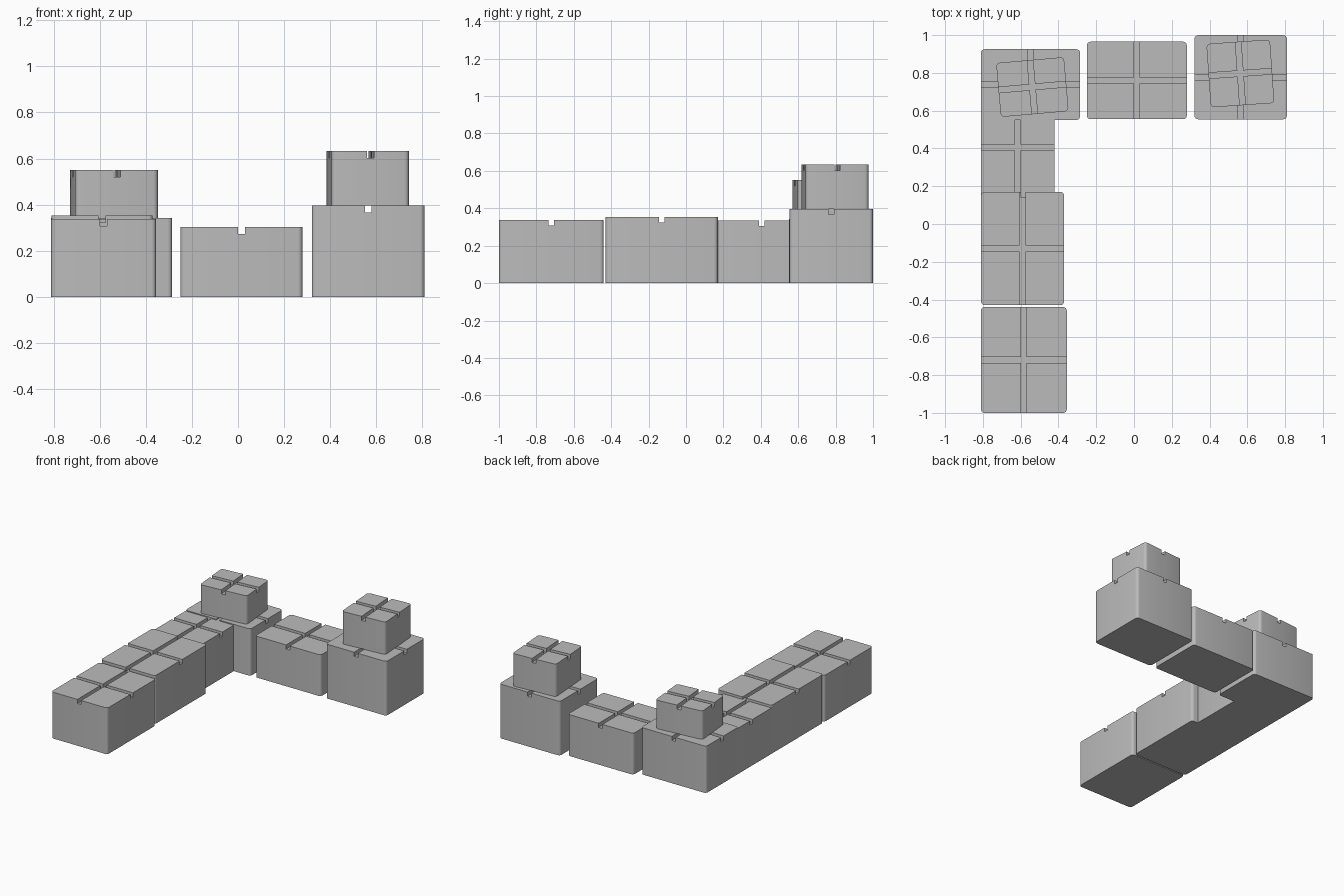
import bpy
import bmesh
from math import radians
from mathutils import Vector

cube = bpy.data.objects.get("Cube")
if cube:
    bpy.data.objects.remove(cube, do_unlink=True)

GROOVE = 0.03   # width and depth of the cross-shaped channel
CORNER = 0.02   # radius of the upright corners

stone = bpy.data.materials.new("plain_grey")
stone.use_nodes = True
colour = (0.5, 0.5, 0.5, 1)
stone.diffuse_color = colour
stone.node_tree.nodes["Principled BSDF"].inputs["Base Color"].default_value = colour


def block(name, centre, size, bottom=0, turn=0):
    """Block with rounded upright corners and a cross channel in its top."""
    w, d, h = size
    bm = bmesh.new()
    bmesh.ops.create_cube(bm, size=1)
    base = h - GROOVE
    for v in bm.verts:
        v.co = Vector((v.co.x * w, v.co.y * d, (v.co.z + 0.5) * base))
    upright = [e for e in bm.edges
               if abs(e.verts[0].co.z - e.verts[1].co.z) > base / 2]
    bmesh.ops.bevel(bm, geom=upright, offset=CORNER, offset_type='OFFSET',
                    segments=4, profile=0.5, affect='EDGES')
    # Slice along the channel sides, then raise the four corner pads
    for axis in (Vector((1, 0, 0)), Vector((0, 1, 0))):
        for side in (-1, 1):
            bmesh.ops.bisect_plane(
                bm, geom=bm.verts[:] + bm.edges[:] + bm.faces[:],
                plane_co=axis * side * GROOVE / 2, plane_no=axis)
    bm.normal_update()
    pads = []
    for f in bm.faces:
        c = f.calc_center_median()
        if f.normal.z > 0.9 and min(abs(c.x), abs(c.y)) > GROOVE / 2:
            pads.append(f)
    raised = bmesh.ops.extrude_discrete_faces(bm, faces=pads)["faces"]
    bmesh.ops.translate(bm, vec=(0, 0, GROOVE),
                        verts=list({v for f in raised for v in f.verts}))
    bmesh.ops.recalc_face_normals(bm, faces=bm.faces[:])

    mesh = bpy.data.meshes.new(name)
    bm.to_mesh(mesh)
    bm.free()
    mesh.materials.append(stone)
    obj = bpy.data.objects.new(name, mesh)
    bpy.context.collection.objects.link(obj)
    obj.location = (*centre, bottom)
    obj.rotation_euler.z = radians(turn)
    bpy.ops.object.select_all(action='DESELECT')
    obj.select_set(True)
    bpy.context.view_layer.objects.active = obj
    bpy.ops.object.shade_smooth_by_angle(angle=radians(35))


# Side row, front to back
block("side_front_block", (-0.583, -0.72), (0.455, 0.56, 0.338))
block("side_middle_block", (-0.59, -0.13), (0.44, 0.6, 0.353))
block("side_back_block", (-0.615, 0.405), (0.39, 0.53, 0.335))

# Back row, from the corner to the left end
block("corner_block", (-0.548, 0.738), (0.525, 0.375, 0.342))
block("back_middle_block", (0.015, 0.76), (0.53, 0.41, 0.302))
block("back_end_block", (0.565, 0.777), (0.49, 0.445, 0.396))

# Smaller turned blocks stacked on the corner and the end
block("corner_top_block", (-0.538, 0.725), (0.36, 0.287, 0.208), 0.342, 5)
block("end_top_block", (0.563, 0.797), (0.337, 0.337, 0.237), 0.396, 4)
